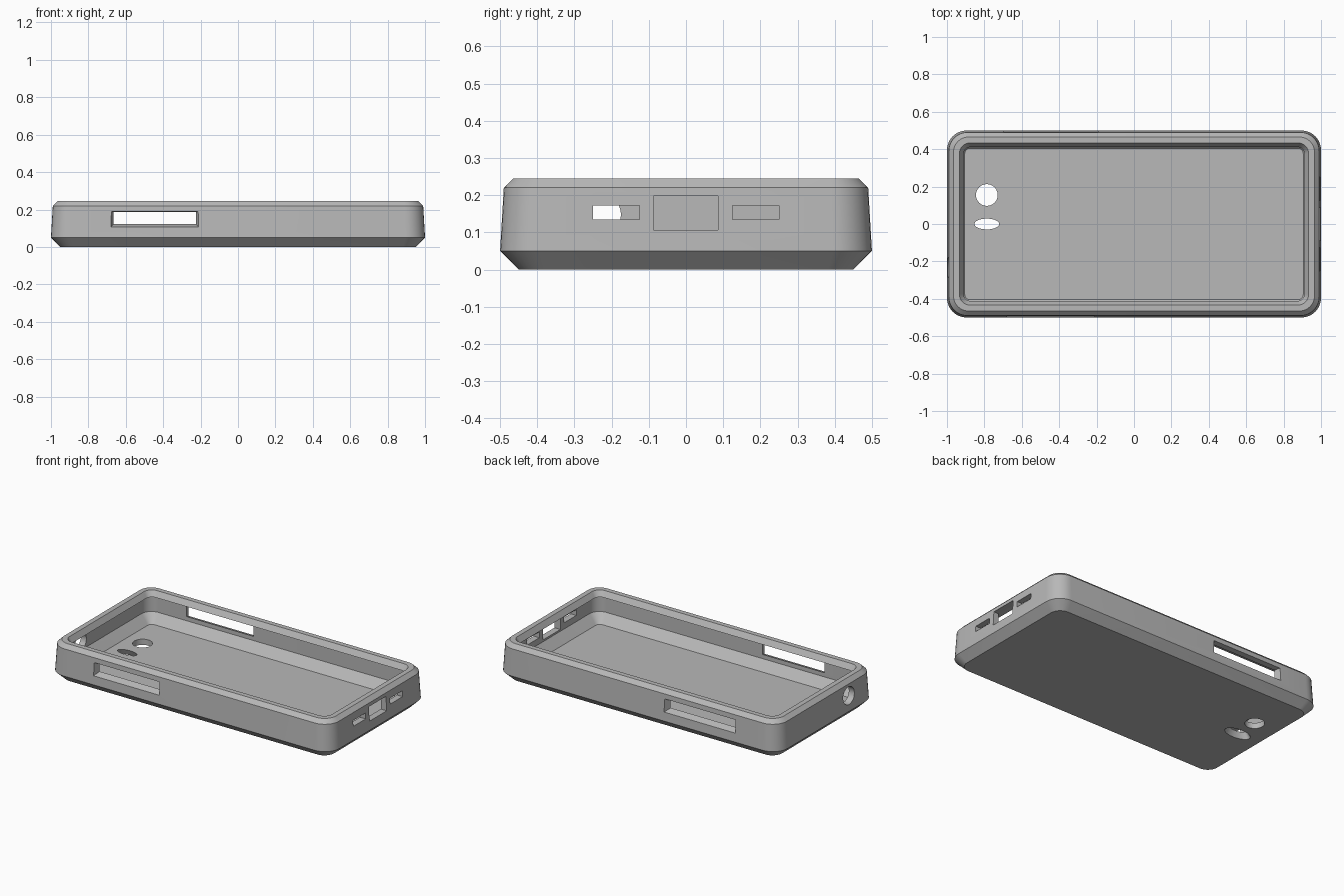
import bpy, bmesh, math
from mathutils import Vector

if "Cube" in bpy.data.objects:
    bpy.data.objects.remove(bpy.data.objects["Cube"], do_unlink=True)

grey = bpy.data.materials.new("soft grey")
grey.use_nodes = True
COLOUR = (0.48, 0.48, 0.48, 1)
grey.diffuse_color = COLOUR
grey.node_tree.nodes["Principled BSDF"].inputs["Base Color"].default_value = COLOUR


def loft(bm, rings):
    """Skin a list of point rings and cap both ends."""
    loops = [[bm.verts.new(p) for p in ring] for ring in rings]
    n = len(loops[0])
    for a, b in zip(loops, loops[1:]):
        for i in range(n):
            j = (i + 1) % n
            bm.faces.new((a[i], a[j], b[j], b[i]))
    bm.faces.new(loops[0][::-1])
    bm.faces.new(loops[-1])


def make_object(name, bm):
    bmesh.ops.recalc_face_normals(bm, faces=bm.faces)
    mesh = bpy.data.meshes.new(name)
    bm.to_mesh(mesh)
    bm.free()
    mesh.materials.append(grey)
    obj = bpy.data.objects.new(name, mesh)
    bpy.context.collection.objects.link(obj)
    return obj


def rounded_ring(half_width, z, radius, steps=8):
    """Rounded rectangle; the case is half a unit longer each way than it is wide."""
    cx, cy = half_width + 0.5 - radius, half_width - radius
    points = []
    for k, (sx, sy) in enumerate([(1, 1), (-1, 1), (-1, -1), (1, -1)]):
        for s in range(steps + 1):
            a = math.pi / 2 * (k + s / steps)
            points.append((sx * cx + radius * math.cos(a), sy * cy + radius * math.sin(a), z))
    return points


def ellipse(cu, cv, ru, rv, n=40):
    return [(cu + ru * math.cos(t * math.tau / n), cv + rv * math.sin(t * math.tau / n))
            for t in range(n)]


def rectangle(u0, u1, v0, v1):
    return [(u0, v0), (u1, v0), (u1, v1), (u0, v1)]


def cut(bm, axis, outer, inner, start, end):
    """Add a cutter tapering from the outer to the inner outline, overshooting both."""
    def place(p, depth):
        c = list(p)
        c.insert(axis, depth)
        return Vector(c)
    a = [place(p, start) for p in outer]
    b = [place(p, end) for p in inner]
    loft(bm, [[p.lerp(q, t) for p, q in zip(a, b)] for t in (-0.35, 1.3)])


# Case shell: up the outside, over the rim and lip, down to the floor
profile = [
    (0.45, 0.0, 0.07), (0.50, 0.05, 0.105), (0.49, 0.22, 0.10), (0.465, 0.245, 0.08),
    (0.433, 0.245, 0.055), (0.412, 0.21, 0.04), (0.455, 0.20, 0.07),
    (0.455, 0.095, 0.07), (0.405, 0.037, 0.03),
]
bm = bmesh.new()
loft(bm, [rounded_ring(*p) for p in profile])
case = make_object("phone_case", bm)

# Openings
bm = bmesh.new()
# Side button slots, front and back
cut(bm, 1, rectangle(-0.68, -0.21, 0.105, 0.19), rectangle(-0.665, -0.225, 0.122, 0.187), -0.5, -0.455)
cut(bm, 1, rectangle(-0.70, -0.19, 0.105, 0.19), rectangle(-0.685, -0.21, 0.122, 0.187), 0.5, 0.455)
# Charging port and speaker slots
for r in (rectangle(-0.088, 0.086, 0.107, 0.198),
          rectangle(-0.25, -0.125, 0.135, 0.172),
          rectangle(0.125, 0.25, 0.135, 0.172)):
    cut(bm, 0, r, r, 1.0, 0.955)
# Round audio hole
jack = ellipse(-0.232, 0.148, 0.057, 0.055)
cut(bm, 0, jack, jack, -1.0, -0.955)
# Camera hole and flared flash hole in the floor
camera_hole = ellipse(-0.787, 0.155, 0.058, 0.058)
cut(bm, 2, camera_hole, camera_hole, 0.0, 0.037)
cut(bm, 2, ellipse(-0.787, 0, 0.09, 0.045), ellipse(-0.787, 0, 0.066, 0.029), 0.0, 0.037)
cutter = make_object("opening_cutter", bm)
cutter.hide_render = True

boolean = case.modifiers.new("openings", 'BOOLEAN')
boolean.operation = 'DIFFERENCE'
boolean.solver = 'EXACT'
boolean.object = cutter
bpy.ops.object.select_all(action='DESELECT')
case.select_set(True)
bpy.context.view_layer.objects.active = case
bpy.ops.object.modifier_apply(modifier=boolean.name)
bpy.data.objects.remove(cutter, do_unlink=True)
bpy.ops.object.shade_smooth_by_angle(angle=math.radians(25))
